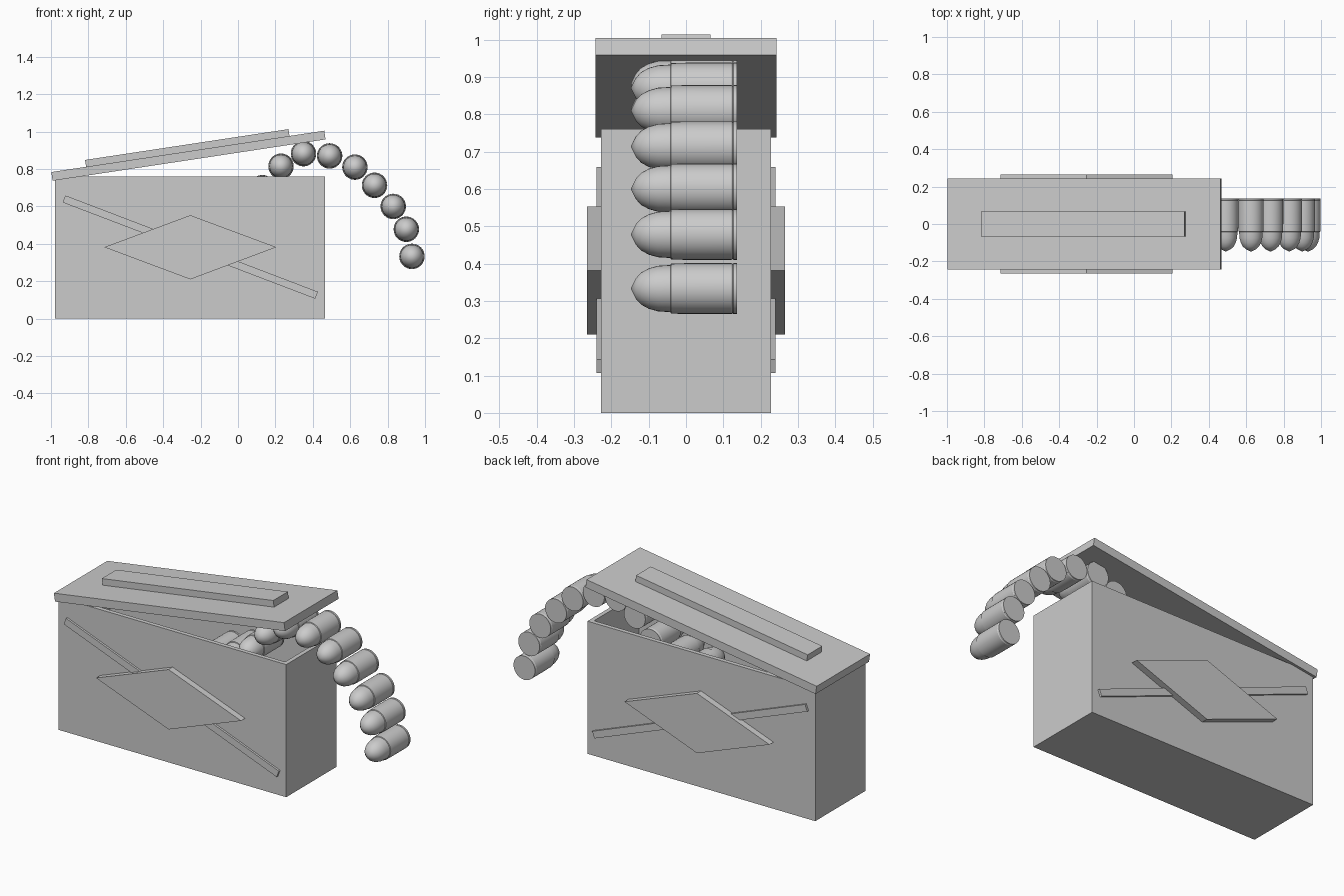
import bpy, bmesh
from math import radians, atan2, hypot, pi
from mathutils import Matrix, Vector

if "Cube" in bpy.data.objects:
    bpy.data.objects.remove(bpy.data.objects["Cube"])


def finish(bm, name):
    bmesh.ops.recalc_face_normals(bm, faces=bm.faces)
    me = bpy.data.meshes.new(name)
    bm.to_mesh(me)
    bm.free()
    ob = bpy.data.objects.new(name, me)
    bpy.context.collection.objects.link(ob)
    return ob


def block(name, size, loc, tilt=0.0):
    """Box with given size, turned about y so that +x rises by tilt."""
    bm = bmesh.new()
    bmesh.ops.create_cube(bm, size=1)
    bmesh.ops.scale(bm, vec=size, verts=bm.verts)
    ob = finish(bm, name)
    ob.location = loc
    ob.rotation_euler = (0, -tilt, 0)
    return ob


def plate(name, outline, y0, y1):
    """Flat (x, z) outline extruded from y0 to y1."""
    bm = bmesh.new()
    face = bm.faces.new([bm.verts.new((x, y0, z)) for x, z in outline])
    ext = bmesh.ops.extrude_face_region(bm, geom=[face])
    moved = [v for v in ext["geom"] if isinstance(v, bmesh.types.BMVert)]
    bmesh.ops.translate(bm, vec=(0, y1 - y0, 0), verts=moved)
    return finish(bm, name)


# Hollow case: inset the top and push it down
bm = bmesh.new()
bmesh.ops.create_cube(bm, size=1)
bmesh.ops.scale(bm, vec=(1.445, 0.456, 0.76), verts=bm.verts)
bmesh.ops.translate(bm, vec=(-0.257, 0, 0.38), verts=bm.verts)
top = max(bm.faces, key=lambda f: f.calc_center_median().z)
bmesh.ops.inset_region(bm, faces=[top], thickness=0.035)
ext = bmesh.ops.extrude_face_region(bm, geom=[top])
bmesh.ops.delete(bm, geom=[top], context='FACES_ONLY')
moved = [v for v in ext["geom"] if isinstance(v, bmesh.types.BMVert)]
bmesh.ops.translate(bm, vec=(0, 0, -0.72), verts=moved)
finish(bm, "case_body")

# Raised lid and the strip on top of it
tilt = atan2(0.222, 1.465)
up = Matrix.Rotation(-tilt, 3, 'Y') @ Vector((0, 0, 1))
lid_mid = Vector((-0.265, 0, 0.871))
block("lid", (1.476, 0.484, 0.047), lid_mid, tilt)
block("lid_strip", (1.10, 0.132, 0.037), lid_mid + up * 0.042, tilt)

# Diagonal bar and diamond on both long sides
a, b = (-0.93, 0.64), (0.42, 0.125)
length, slope = hypot(b[0] - a[0], b[1] - a[1]), atan2(b[1] - a[1], b[0] - a[0])
diamond = [(-0.715, 0.382), (-0.255, 0.21), (0.205, 0.382), (-0.255, 0.553)]
for side, s in (("front", -1), ("back", 1)):
    block(side + "_bar", (length, 0.03, 0.04),
          ((a[0] + b[0]) / 2, s * 0.225, (a[1] + b[1]) / 2), slope)
    plate(side + "_diamond", diamond, s * 0.215, s * 0.265)

# Cartridge: (y, radius) profile spun around the y axis
profile = [(0.137, 0), (0.137, 0.068), (0.127, 0.068), (0.125, 0.066),
           (0.122, 0.068), (0.0, 0.068), (-0.04, 0.067), (-0.042, 0.063),
           (-0.075, 0.061), (-0.10, 0.054), (-0.12, 0.043), (-0.134, 0.028),
           (-0.148, 0)]
bm = bmesh.new()
vs = [bm.verts.new((r, y, 0)) for y, r in profile]
es = [bm.edges.new(p) for p in zip(vs, vs[1:])]
bmesh.ops.spin(bm, geom=vs + es, cent=(0, 0, 0), axis=(0, 1, 0),
               angle=2 * pi, steps=32)
bmesh.ops.remove_doubles(bm, verts=bm.verts, dist=0.0003)
cartridge = finish(bm, "cartridge")
bpy.context.view_layer.objects.active = cartridge
cartridge.select_set(True)
bpy.ops.object.shade_smooth_by_angle(angle=radians(32))

# Belt of cartridges running out of the case and over its end
path = [(0.93, 0.333), (0.90, 0.478), (0.83, 0.60), (0.73, 0.713),
        (0.625, 0.81), (0.49, 0.87), (0.35, 0.882), (0.23, 0.815),
        (0.13, 0.70), (0.01, 0.63), (-0.12, 0.59)]
for i, (x, z) in enumerate(path):
    ob = cartridge if i == 0 else cartridge.copy()
    if i:
        ob.name = f"cartridge_{i + 1}"
        bpy.context.collection.objects.link(ob)
    ob.location = (x, 0, z)
